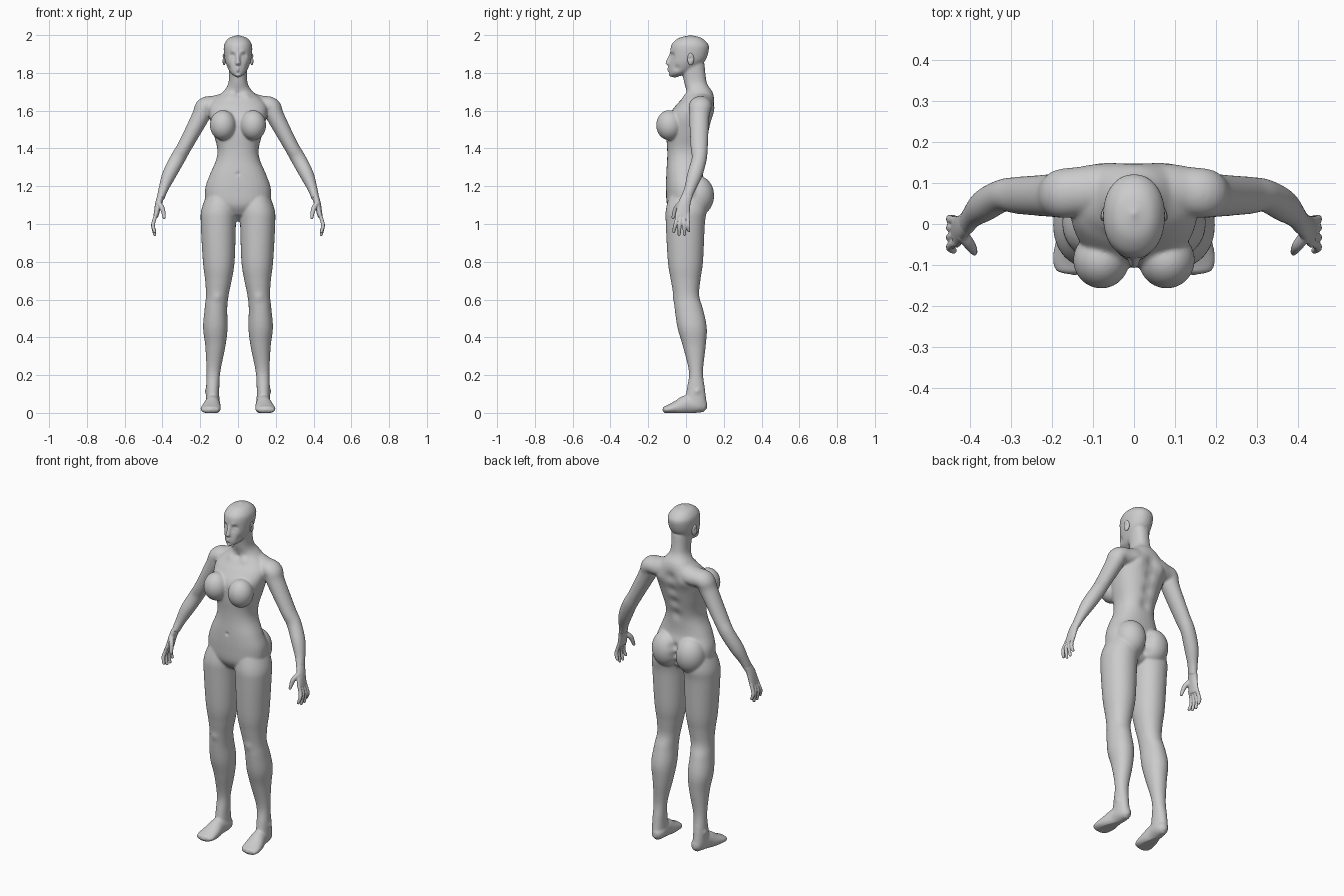
import bpy
import bmesh
import math
from mathutils import Vector, Matrix

if "Cube" in bpy.data.objects:
    bpy.data.objects.remove(bpy.data.objects["Cube"], do_unlink=True)

UNIT = 0.01          # all measures below are in hundredths
AXIS_X, AXIS_Y, AXIS_Z = Matrix.Identity(3)

grey = bpy.data.materials.new("plain_grey")
grey.use_nodes = True
grey.diffuse_color = (0.6, 0.6, 0.6, 1)
grey.node_tree.nodes["Principled BSDF"].inputs["Base Color"].default_value = grey.diffuse_color


def spline(rows, steps=6):
    """Smooth rows of numbers with a Catmull-Rom curve."""
    result = []
    last = len(rows) - 1
    for i in range(last):
        before, start, end, after = (
            Vector(rows[min(max(i + shift, 0), last)]) for shift in (-1, 0, 1, 2))
        leave, arrive = (end - before) / 2, (after - start) / 2
        for s in range(steps):
            t = s / steps
            ease = t * t * (3 - 2 * t)
            result.append(start.lerp(end, ease)
                          + leave * t * (1 - t) ** 2 - arrive * t * t * (1 - t))
    result.append(Vector(rows[last]))
    return result


def tube(bm, rows, side=1, reference=AXIS_Y, level=False, power=1.0, count=32):
    """Loft oval rings; each row holds x, y, z and the two radii."""
    rows = spline(rows)
    centres = [Vector((row[0] * side, row[1], row[2])) * UNIT for row in rows]
    rings, tangents = [], []
    for i, row in enumerate(rows):
        ahead = centres[min(i + 1, len(rows) - 1)]
        behind = centres[max(i - 1, 0)]
        tangent = (ahead - behind).normalized()
        if level:
            tangent = AXIS_Z * math.copysign(1, tangent.z)
        v = (reference - tangent * reference.dot(tangent)).normalized()
        u = v.cross(tangent)
        ring = []
        for k in range(count):
            angle = math.tau * k / count
            c, s = math.cos(angle), math.sin(angle)
            c = math.copysign(abs(c) ** power, c)
            s = math.copysign(abs(s) ** power, s)
            offset = u * c * row[3] + v * s * row[4]
            ring.append(bm.verts.new(centres[i] + offset * UNIT))
        rings.append(ring)
        tangents.append(tangent)
    for low, high in zip(rings, rings[1:]):
        for k in range(count):
            n = (k + 1) % count
            bm.faces.new((low[k], low[n], high[n], high[k]))
    # rounded ends
    for end, sign in ((0, -1), (-1, 1)):
        reach = min(rows[end][3], rows[end][4]) * UNIT * 0.6
        pole = bm.verts.new(centres[end] + tangents[end] * sign * reach)
        ring = rings[end]
        for k in range(count):
            bm.faces.new((ring[k], ring[(k + 1) % count], pole))


def slices(rows):
    """Turn rows of height, middle, half width, front, back into tube rows."""
    return [(x, (front + back) / 2, z, width, (back - front) / 2)
            for z, x, width, front, back in rows]


def ball(bm, centre, radii, side=1, turn=0.0):
    """Add a stretched sphere, mirrored when side is negative."""
    place = Matrix.Translation(Vector((centre[0] * side, *centre[1:])) * UNIT)
    place = place @ Matrix.Rotation(turn * side, 4, "Z")
    scale = Matrix.Diagonal((*(radius * UNIT for radius in radii), 1))
    bmesh.ops.create_uvsphere(bm, u_segments=32, v_segments=20, radius=1, matrix=place @ scale)


def make_object(name, bm):
    """Turn a bmesh into a smooth grey object."""
    bmesh.ops.recalc_face_normals(bm, faces=bm.faces)
    mesh = bpy.data.meshes.new(name)
    bm.to_mesh(mesh)
    bm.free()
    obj = bpy.data.objects.new(name, mesh)
    bpy.context.scene.collection.objects.link(obj)
    obj.data.materials.append(grey)
    for face in mesh.polygons:
        face.use_smooth = True
    return obj


def fuse(obj, voxel, rounds):
    """Fuse the overlapping lofts into one skin and soften the joins."""
    skin = obj.modifiers.new("fuse", "REMESH")
    skin.mode = "VOXEL"
    skin.voxel_size = voxel
    skin.use_smooth_shade = True
    soften = obj.modifiers.new("soften", "SMOOTH")
    soften.factor = 0.5
    soften.iterations = rounds
    bpy.context.view_layer.update()
    graph = bpy.context.evaluated_depsgraph_get()
    mesh = bpy.data.meshes.new_from_object(obj.evaluated_get(graph))
    obj.modifiers.clear()
    obj.data = mesh
    mesh.materials.clear()
    mesh.materials.append(grey)
    for face in mesh.polygons:
        face.use_smooth = True
        face.material_index = 0


def press(obj, place, size, push):
    """Sculpt one soft stroke, mirrored when it is off the middle."""
    radius = size * UNIT
    for side in ((1, -1) if place[0] else (1,)):
        centre = Vector((place[0] * side, *place[1:])) * UNIT
        move = Vector((push[0] * side, *push[1:])) * UNIT
        for vert in obj.data.vertices:
            if abs(vert.co.z - centre.z) < 2 * radius:
                distance = (vert.co - centre).length / radius
                if distance < 2:
                    vert.co += move * math.exp(-1.5 * distance * distance)


body = bmesh.new()

# torso and neck
tube(body, slices([
    (105, 0, 7, -7, 6), (110, 0, 16, -10, 10), (118, 0, 17.5, -10.6, 11),
    (126, 0, 15, -10.5, 9), (134, 0, 11.6, -10, 9), (140, 0, 11, -10, 10),
    (148, 0, 13, -10.5, 12), (156, 0, 15, -10, 14), (162, 0, 15.5, -6, 15),
    (166, 0, 13, -2.5, 15), (170, 0, 8, 0, 14), (175, 0, 5, -1, 11),
    (185, 0, 5, -3, 9.8)]), level=True, power=0.88)

# head
tube(body, slices([
    (178.4, 0, 2, -8.8, -3), (180, 0, 4, -9, 1), (183, 0, 5.6, -9, 6.5),
    (187, 0, 7, -8.4, 10.5), (193, 0, 7.6, -8.2, 12.2), (196, 0, 6.9, -7, 11.2),
    (198.6, 0, 4.6, -3.5, 8), (199.7, 0, 1, 1, 4)]), level=True, power=0.93)

# nose
tube(body, [(0, -7.6, 190.5, 0.8, 1), (0, -9, 186.8, 1, 1.3), (0, -9.5, 184.6, 1.5, 1.6)])

for side in (1, -1):
    # shoulder and arm
    tube(body, [
        (5, 8.5, 165, 5, 6), (12, 8, 163, 5, 6), (17.5, 7.5, 162, 5, 6),
        (20, 7, 156.5, 4.7, 5.3), (28, 7, 141.5, 3.9, 4.6), (32, 7, 134.5, 4, 4),
        (36.5, 4.6, 126, 3.7, 4), (39.5, 2, 118.5, 2.6, 3), (41, 0, 113.5, 2, 3)], side)
    # leg
    tube(body, slices([
        (118, 8.5, 7, -8, 10), (108, 10, 9.3, -10.6, 11), (100, 10.4, 9.3, -10.7, 10),
        (80, 10.2, 8.4, -9.6, 9), (70, 10.4, 7, -8, 7.6), (62, 11, 6, -6.6, 7),
        (55, 11.7, 6, -6, 9), (45, 12, 6.5, -4.5, 11), (35, 12, 5.3, -1.6, 10.4),
        (22, 13, 3.7, 1.5, 9), (13, 13.4, 3.5, 0.5, 10), (5, 13.4, 3.6, -1, 11)]),
        side, level=True, power=0.95)
    # foot
    tube(body, [
        (13, 10, 3, 3, 2.6), (13, 7, 4, 4, 3.7), (13.5, 1, 4.5, 5, 4),
        (14, -4, 3, 4, 5), (14.6, -9, 2, 2.4, 5.4), (14.6, -11.6, 1.6, 1.8, 4.4)],
        side, reference=AXIS_X)
    # breast and buttock
    ball(body, (8, -8.8, 152.3), (6.9, 7, 8), side)
    ball(body, (7.6, 6.4, 115), (8.6, 8.5, 10.5), side)

figure = make_object("body", body)
fuse(figure, voxel=0.005, rounds=14)

# eye sockets, closed eyes and brows
press(figure, (3, -7.4, 189), size=2, push=(0, 1.3, 0))
press(figure, (3, -6.6, 188.6), size=1.3, push=(0, -0.7, 0))
press(figure, (2.6, -8, 191), size=1.5, push=(0, -0.4, 0))
# lips, mouth corners, chin and cheeks
press(figure, (0, -9, 181.8), size=1.6, push=(0, -0.9, 0))
press(figure, (1, -9.4, 181.8), size=0.7, push=(0, 0.4, 0))
press(figure, (0, -9, 180), size=0.9, push=(0, 0.5, 0))
press(figure, (0, -8.8, 178.4), size=1.6, push=(0, -0.5, 0))
press(figure, (5, -5, 182.6), size=2, push=(-0.5, 0.3, 0))
# throat, collar bones and navel
press(figure, (0, -1, 169), size=1.8, push=(0, 1, 0))
press(figure, (5, -1, 168), size=2.5, push=(0, -0.5, 0.3))
press(figure, (0, -10, 126.5), size=1.2, push=(0, 0.7, 0))
# spine groove and shoulder blades
for step in range(4):
    press(figure, (0, 10 + step * 1.6, 138 + step * 8), size=4, push=(0, -1, 0))
press(figure, (8, 13.6, 160), size=5, push=(0, 1, 0))
# cleft between the buttocks
for step in range(3):
    press(figure, (0, 10 + step, 109 + step * 5), size=3, push=(0, -1.7, 0))
# knees and ankle bones
press(figure, (11, -6.4, 61), size=3, push=(0, -0.5, 0))
press(figure, (16.6, 6, 11.5), size=1.8, push=(0.6, 0, 0))
# flat soles
for vert in figure.data.vertices:
    vert.co.z = max(vert.co.z, 0)

for side, label in ((1, "left"), (-1, "right")):
    # palm, four fingers and thumb
    hand = bmesh.new()
    tube(hand, [(40.6, 0.9, 115.5, 1.9, 2.8), (42, -0.8, 111, 1.8, 3.2),
                (43.5, -2, 104, 1.3, 4)], side)
    for knuckle, tip, low in ((-5, -6.6, 95.5), (-3, -3.7, 94), (-1, -0.8, 94), (1, 1.5, 96)):
        tube(hand, [(43, knuckle * 0.9, 106, 1, 1), (44.4, knuckle, 102, 1, 1),
                    (45, (knuckle + tip) / 2, 99, 1, 1), (44, tip, low, 0.8, 0.8)], side)
    tube(hand, [(42, -2.6, 111, 1.4, 1.6), (40, -5.3, 108, 1.3, 1.4),
                (39, -7, 103, 0.8, 0.8)], side)
    fuse(make_object(label + "_hand", hand), voxel=0.0035, rounds=4)

    # ear with a hollow centre
    ear = bmesh.new()
    ball(ear, (7.3, 2.5, 187.3), (0.9, 1.8, 3.2), side, turn=0.3)
    hollow = make_object(label + "_ear", ear)
    press(hollow, (8.2, 2.3, 187.6), size=1.2, push=(-0.6, 0, 0))
